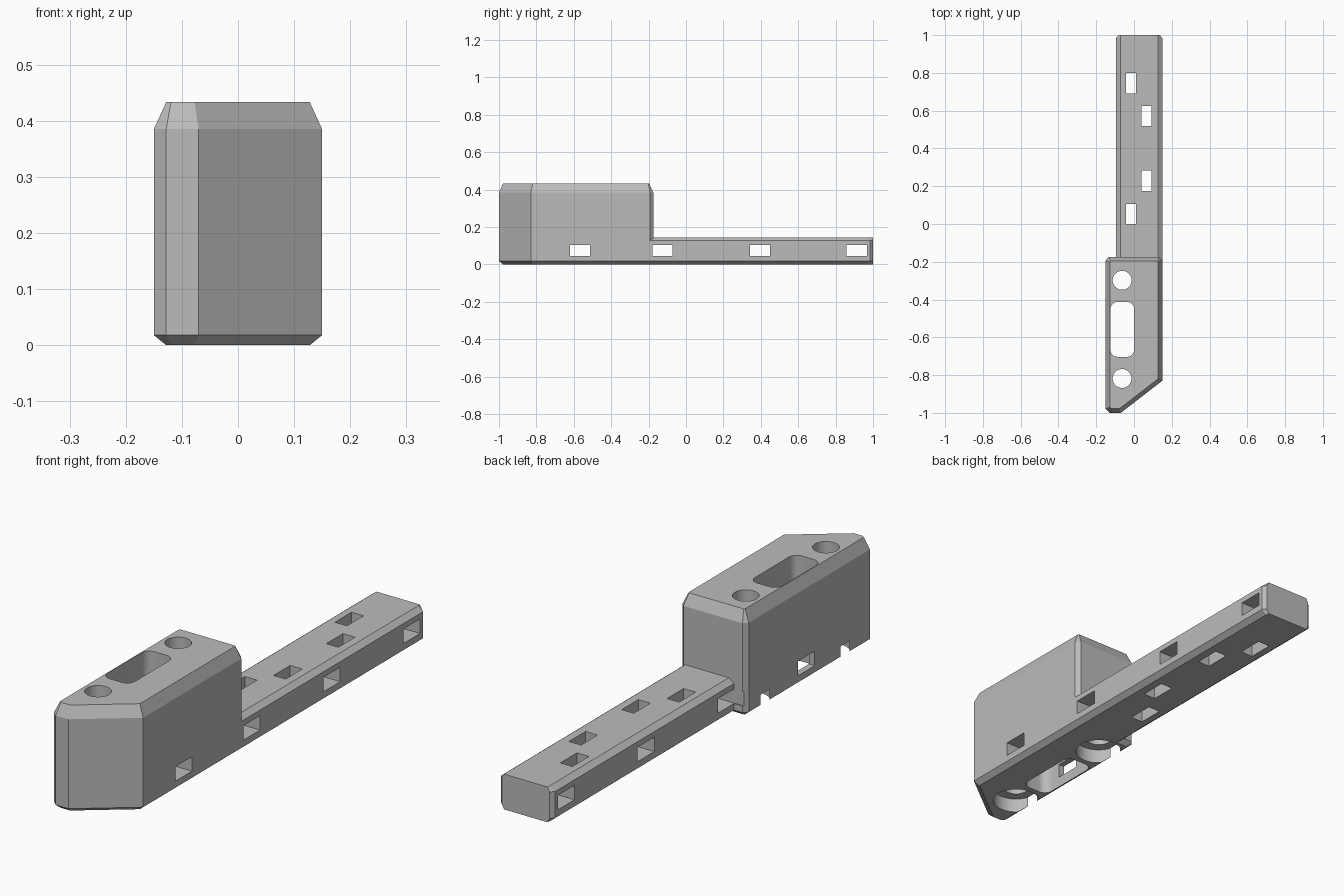
import bpy
import bmesh
import math
from mathutils import Vector

cube = bpy.data.objects.get("Cube")
if cube:
    bpy.data.objects.remove(cube, do_unlink=True)

grey = bpy.data.materials.new("light_grey")
grey.use_nodes = True
grey.diffuse_color = (0.5, 0.5, 0.5, 1)
grey.node_tree.nodes["Principled BSDF"].inputs["Base Color"].default_value = (0.5, 0.5, 0.5, 1)


def inset(outline, amount, keep_y):
    """Move a counter-clockwise outline inwards with mitred corners."""
    pts = [Vector(p) for p in outline]
    result = []
    for i, p in enumerate(pts):
        a = (p - pts[i - 1]).normalized()
        b = (pts[(i + 1) % len(pts)] - p).normalized()
        n1, n2 = Vector((-a.y, a.x)), Vector((-b.y, b.x))
        q = p + (n1 + n2) * amount / (1 + n1.dot(n2))
        result.append((q.x, p.y if keep_y else q.y))
    return result


def loft(name, outline, layers, keep_y=False):
    """Stack the outline at (height, inset) layers into a closed solid."""
    bm = bmesh.new()
    rings = [[bm.verts.new((x, y, z)) for x, y in inset(outline, d, keep_y)] for z, d in layers]
    count = len(outline)
    for low, high in zip(rings, rings[1:]):
        for i in range(count):
            j = (i + 1) % count
            bm.faces.new((low[i], low[j], high[j], high[i]))
    bm.faces.new(rings[0][::-1])
    bm.faces.new(rings[-1])
    bmesh.ops.recalc_face_normals(bm, faces=bm.faces)
    mesh = bpy.data.meshes.new(name)
    bm.to_mesh(mesh)
    bm.free()
    obj = bpy.data.objects.new(name, mesh)
    bpy.context.collection.objects.link(obj)
    mesh.materials.append(grey)
    return obj


def rounded_rect(cx, cy, w, h, r, steps=8):
    pts = []
    for k, (sx, sy) in enumerate(((1, 1), (-1, 1), (-1, -1), (1, -1))):
        for s in range(steps + 1):
            t = math.pi / 2 * (k + s / steps)
            pts.append((cx + sx * (w / 2 - r) + r * math.cos(t),
                        cy + sy * (h / 2 - r) + r * math.sin(t)))
    return pts


def rect(cx, cy, w, h):
    return [(cx + sx * w / 2, cy + sy * h / 2) for sx, sy in ((-1, -1), (1, -1), (1, 1), (-1, 1))]


def circle(cx, cy, r, sides=40):
    return [(cx + r * math.cos(2 * math.pi * i / sides),
             cy + r * math.sin(2 * math.pi * i / sides)) for i in range(sides)]


def combine(target, other, operation):
    mod = target.modifiers.new(operation.title(), "BOOLEAN")
    mod.operation, mod.solver, mod.object = operation, "EXACT", other
    bpy.context.view_layer.objects.active = target
    bpy.ops.object.modifier_apply(modifier=mod.name)
    bpy.data.objects.remove(other, do_unlink=True)


def cut(outline, bottom, top):
    combine(body, loft("cutter", outline, ((bottom, 0), (top, 0))), "DIFFERENCE")


# Tall block with a slanted front and chamfered edges
body = loft("block_and_arm",
            [(-.15, -.98), (-.128, -1), (-.07, -1), (.15, -.83),
             (.15, -.193), (.134, -.175), (-.134, -.175), (-.15, -.193)],
            ((0, .022), (.018, 0), (.385, 0), (.433, .022)))

# Low arm reaching back from the block
arm = loft("arm",
           [(-.095, -.38), (.15, -.38), (.15, .985), (.136, 1), (-.081, 1), (-.095, .985)],
           ((0, .022), (.018, 0), (.127, 0), (.145, .023)), keep_y=True)
combine(body, arm, "UNION")

# Screw holes with wide recesses underneath
for y in (-.298, -.818):
    cut(circle(-.063, y, .05), -.1, .6)
    cut(circle(-.063, y, .092), -.1, .06)

# Rounded slot through the block
cut(rounded_rect(-.062, -.558, .124, .29, .035), -.1, .6)

# Upright holes through the arm
for x, y in ((-.016, .745), (.066, .572), (.066, .23), (-.016, .053)):
    cut(rect(x, y, .055, .108), -.1, .3)

# Sideways windows through the lower body
for y in (-.567, -.125, .395, .913):
    cut(rect(0, y, .6, .108), .045, .104)

# Smooth the round walls, keep chamfers crisp
bpy.ops.object.select_all(action="DESELECT")
body.select_set(True)
bpy.context.view_layer.objects.active = body
bpy.ops.object.shade_smooth_by_angle(angle=math.radians(20))
